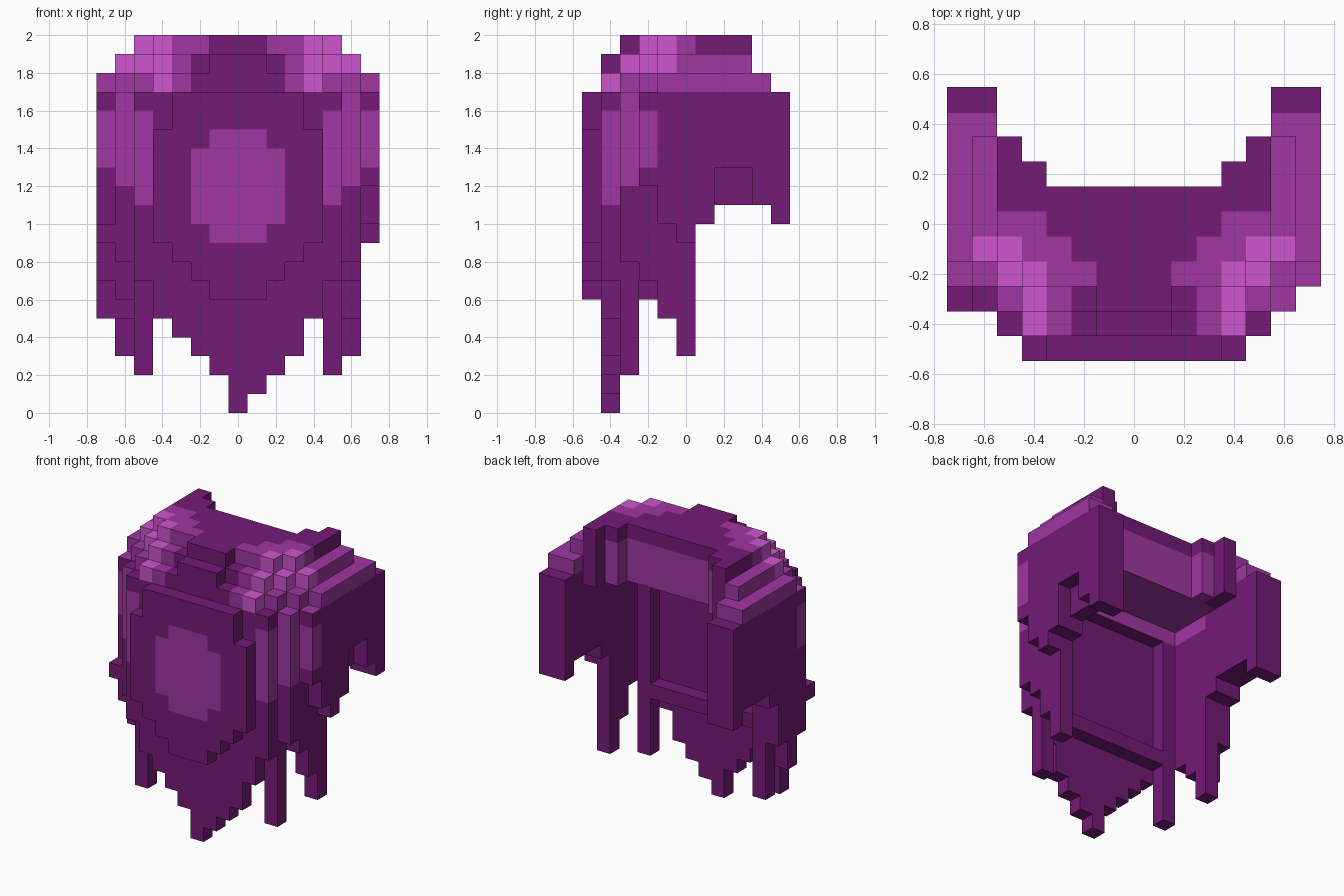
import bpy, bmesh, math
from mathutils import Vector

if "Cube" in bpy.data.objects:
    bpy.data.objects.remove(bpy.data.objects["Cube"])

S = 0.1  # block size


def material(name, rgb):
    m = bpy.data.materials.new(name)
    m.diffuse_color = (*rgb, 1)
    m.use_nodes = True
    m.node_tree.nodes["Principled BSDF"].inputs["Base Color"].default_value = m.diffuse_color
    return m


MATS = [material("dark purple", (0.175, 0.0105, 0.185)),
        material("mid purple", (0.35, 0.037, 0.36)),
        material("light orchid", (0.61, 0.092, 0.61))]
DARK, MID, LIGHT = 0, 1, 2

blocks = {}  # (i, j, k) -> part name


def column(part, i, j, low, high):
    for k in range(low, high):
        blocks[i, j, k] = part


# Raised chest plate, tapering towards the bottom
for i in range(-4, 5):
    a = abs(i)
    column("chest_plate", i, -5, {4: 9, 3: 8, 2: 7}.get(a, 6), 15 if a == 4 else 17)

# Hanging front cloth with a ragged point
HEM = [7, 5, 4, 3, 2, 0, 1, 2, 3, 5, 7]
for i in range(-5, 6):
    column("front_cloth", i, -4, HEM[i + 5], 17)

# Bars framing the inside of the front cloth
for i in range(-4, 5):
    column("lower_bar", i, -3, 6, 7)
    column("upper_bar", i, -3, 15, 16)

# Side cloths and strips; hem heights run from front to back
INNER = {-3: 8, -2: 7, -1: 5, 0: 3, 1: 10, 2: 11, 3: 11, 4: 11, 5: 10}
RIGHT = {-2: 12, -1: 10, 0: 9, 1: 10, 2: 13, 3: 13, 4: 11, 5: 10}
LEFT = {-2: 7, -1: 5, 0: 7, 1: 10, 2: 11, 3: 11, 4: 11, 5: 10}
for s, outer in ((1, RIGHT), (-1, LEFT)):
    column("front_strip", 5 * s, -3, 2, 17)
    for j, low in INNER.items():
        column("side_cloth", 6 * s, j, low, 17)
    for j, low in outer.items():
        column("side_cloth", 7 * s, j, low, 17)
column("side_cloth", -7, -3, 9, 10)
column("side_cloth", -6, -2, 6, 7)

# Stepped crown: (inner, outer) half widths for each row in each layer
BACK = {2: 4, 3: 5, 4: 6}
CROWN = {16: {j: (BACK.get(j, 0), 5) for j in range(-3, 4)},
         17: {-4: (0, 4), -3: (0, 5), -2: (0, 6)},
         18: {-4: (0, 1), -3: (0, 4), -2: (0, 5)},
         19: {-3: (0, 1), -2: (0, 4)}}
for j in range(-1, 5):
    CROWN[17][j] = (BACK.get(j, 0), 7)
    if j < 4:
        CROWN[18][j] = (BACK.get(j, 0), 6)
        CROWN[19][j] = (BACK.get(j, 0), 5)
for k, rows in CROWN.items():
    for j, (inner, outer) in rows.items():
        for i in range(-outer, outer + 1):
            if abs(i) >= inner:
                blocks.setdefault((i, j, k), "crown")


def colour(i, j, k, n):
    a = abs(i)
    # emblem on the plate
    if j == -5:
        emblem = (a <= 2 and 10 <= k <= 13) or (a <= 1 and 9 <= k <= 14)
        return MID if emblem and n[1] < 0 else DARK
    # lining: back opening, crown underside, inside of the front and sides
    if n[1] > 0 and ((j == 1 and a <= 3 and 16 <= k <= 18) or (j == -3 and a <= 5 and k == 15)):
        return MID
    if a == 4 and j == 2 and 16 <= k <= 18:
        return MID
    if n[2] < 0 and k == 16 and a <= 5 and j <= 1:
        return MID
    if a == 6 and k == 15 and -2 <= j <= 0 and n[0] * i < 0:
        return MID
    if k <= 16:
        if n[2]:
            return MID if k == 16 and ((a == 7 and j == -2) or (i == 6 and j == -3)) else DARK
        # painted strips on the front edges, not on the inside
        strip = {(5, -4): (11, 15), (6, -3): (12, 16), (7, -2): (13, 15)}.get((a, j))
        if n[0] * i < 0 or n[1] > 0:
            return DARK
        return MID if strip and strip[0] <= k <= strip[1] else DARK
    # shoulder highlights
    if (a == 4 and j <= -2) or (a == 5 and j in (-2, -1)) or (a == 6 and j == -1):
        return LIGHT
    if a >= 6 or (a >= 4 and j <= 0) or (a == 3 and j <= -1) or (a == 2 and j == -2):
        return MID
    return DARK


DIRS = [(1, 0, 0), (-1, 0, 0), (0, 1, 0), (0, -1, 0), (0, 0, 1), (0, 0, -1)]


def build(part):
    bm = bmesh.new()
    for (i, j, k), name in blocks.items():
        if name != part:
            continue
        c = Vector((i * S, j * S, (k + 0.5) * S))
        for n in DIRS:
            if (i + n[0], j + n[1], k + n[2]) in blocks:
                continue
            nv = Vector(n)
            u = Vector((n[1], n[2], n[0]))
            v = nv.cross(u)
            corners = ((-1, -1), (1, -1), (1, 1), (-1, 1))
            f = bm.faces.new([bm.verts.new(c + (nv + u * p + v * q) * S / 2)
                              for p, q in corners])
            f.material_index = colour(i, j, k, n)
    bmesh.ops.remove_doubles(bm, verts=bm.verts, dist=0.001)
    # merge neighbouring block faces of one colour
    bmesh.ops.dissolve_limit(bm, angle_limit=math.radians(1), verts=bm.verts,
                             edges=bm.edges, delimit={'MATERIAL'})
    mesh = bpy.data.meshes.new(part)
    bm.to_mesh(mesh)
    bm.free()
    for m in MATS:
        mesh.materials.append(m)
    bpy.context.collection.objects.link(bpy.data.objects.new(part, mesh))


for part in sorted(set(blocks.values())):
    build(part)
